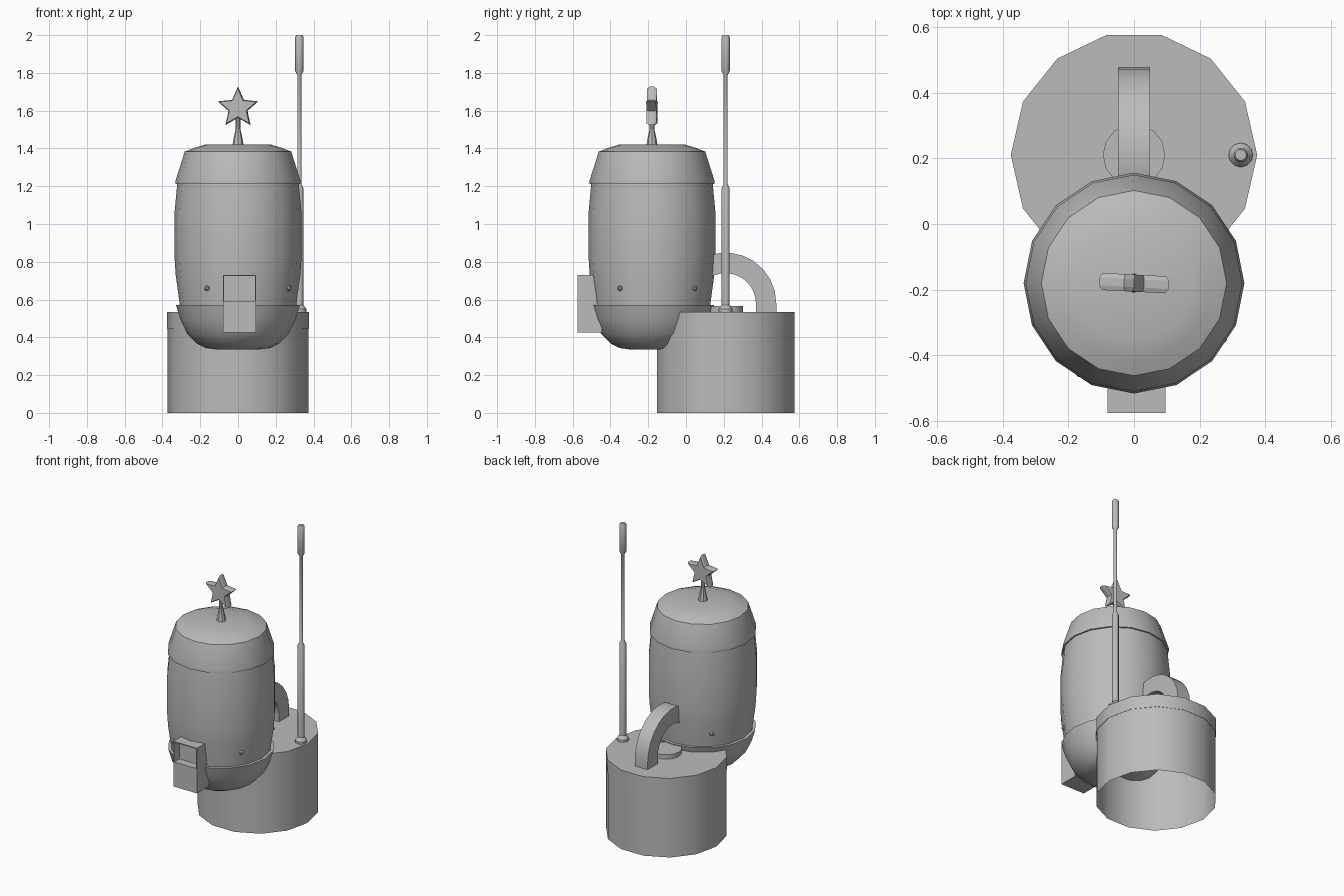
import bpy, bmesh, math
from mathutils import Matrix, Vector

if "Cube" in bpy.data.objects:
    bpy.data.objects.remove(bpy.data.objects["Cube"])

grey = bpy.data.materials.new("plain_grey")
grey.diffuse_color = (0.5, 0.5, 0.5, 1)
grey.use_nodes = True
grey.node_tree.nodes["Principled BSDF"].inputs["Base Color"].default_value = grey.diffuse_color


def finish(name, bm, smooth=True, fix=True):
    if fix:
        bmesh.ops.recalc_face_normals(bm, faces=bm.faces)
    me = bpy.data.meshes.new(name)
    bm.to_mesh(me)
    bm.free()
    me.materials.append(grey)
    ob = bpy.data.objects.new(name, me)
    bpy.context.collection.objects.link(ob)
    if smooth:
        bpy.ops.object.select_all(action='DESELECT')
        ob.select_set(True)
        bpy.context.view_layer.objects.active = ob
        bpy.ops.object.shade_smooth_by_angle(angle=math.radians(32))
    return ob


def lathe(name, profile, sides, x, y, bottom=True, top=True):
    """Stack rings of (radius, height) and close the ends."""
    bm = bmesh.new()
    rings = []
    for r, z in profile:
        rings.append([bm.verts.new((x + r * math.cos(2 * math.pi * i / sides),
                                    y + r * math.sin(2 * math.pi * i / sides), z))
                      for i in range(sides)])
    for a, b in zip(rings, rings[1:]):
        for i in range(sides):
            j = (i + 1) % sides
            bm.faces.new((a[i], a[j], b[j], b[i]))
    if bottom:
        bm.faces.new(rings[0][::-1])
    if top:
        bm.faces.new(rings[-1])
    return finish(name, bm, fix=False)


BY, TY = 0.21, -0.18  # base and tank centre lines

# Base drum, open underneath, with its lid and a low disc
lathe("base_drum", [(0.373, 0), (0.373, 0.45)], 14, 0, BY, bottom=False, top=False)
lathe("base_lid", [(0.375, 0.447), (0.375, 0.535)], 14, 0, BY)
lathe("lid_disc", [(0.095, 0.53), (0.095, 0.565)], 14, 0, BY)

# Barrel tank with bowl and cap
lathe("tank_body", [(0.305, 0.54), (0.312, 0.6), (0.33, 0.73), (0.336, 0.82),
                    (0.336, 1.06), (0.32, 1.23)], 16, 0, TY)
lathe("tank_bowl", [(0.11, 0.335), (0.17, 0.343), (0.215, 0.365), (0.27, 0.42),
                    (0.305, 0.495), (0.328, 0.57), (0.30, 0.57)], 16, 0, TY, top=False)
lathe("tank_cap", [(0.315, 1.21), (0.33, 1.213), (0.33, 1.232), (0.282, 1.383),
                   (0.235, 1.402), (0.175, 1.42)], 16, 0, TY)

# Star on a tapered stem
lathe("star_stem", [(0.03, 1.415), (0.022, 1.46), (0.013, 1.50), (0.013, 1.58)], 8, 0, TY)
bm = bmesh.new()
layers = []
for y, s in ((-0.026, 0.9), (-0.012, 1), (0.012, 1), (0.026, 0.9)):
    ring = []
    for i in range(10):
        r = (0.112 if i % 2 == 0 else 0.052) * s
        a = math.pi / 2 + i * math.pi / 5
        ring.append(bm.verts.new((r * math.cos(a), y, r * math.sin(a))))
    layers.append(ring)
for a, b in zip(layers, layers[1:]):
    for i in range(10):
        j = (i + 1) % 10
        bm.faces.new((a[i], a[j], b[j], b[i]))
bm.faces.new(layers[0])
bm.faces.new(layers[-1])
bm.transform(Matrix.Translation((0, TY, 1.615)) @ Matrix.Rotation(math.radians(-3), 4, 'Z'))
finish("star", bm, smooth=False)

# Aerial rod with foot and thick tip
lathe("aerial", [(0.037, 0.53), (0.037, 0.55), (0.021, 0.572), (0.021, 1.19),
                 (0.011, 1.21), (0.011, 1.79), (0.022, 1.81), (0.022, 1.99),
                 (0.017, 2.0)], 12, 0.325, BY)

# Curved rectangular pipe from the lid into the tank
bm = bmesh.new()
sections = []
steps = 9
for k in range(steps + 1):
    a = math.radians(126) * k / steps
    ring = [bm.verts.new((x, BY + r * math.cos(a), 0.58 + r * math.sin(a)))
            for x, r in ((-0.048, 0.16), (0.048, 0.16), (0.048, 0.268), (-0.048, 0.268))]
    sections.append(ring)
foot = [bm.verts.new((v.co.x, v.co.y, 0.53)) for v in sections[0]]
sections.insert(0, foot)
for a, b in zip(sections, sections[1:]):
    for i in range(4):
        j = (i + 1) % 4
        bm.faces.new((a[i], a[j], b[j], b[i]))
bm.faces.new(sections[0])
bm.faces.new(sections[-1])
finish("curved_pipe", bm)

# Front box with a recessed upper window
bm = bmesh.new()
bmesh.ops.create_cube(bm, size=1)
bm.transform(Matrix.Translation((0.008, -0.51, 0.5775))
             @ Matrix.Diagonal((0.177, 0.13, 0.305, 1)))
bmesh.ops.bisect_plane(bm, geom=bm.verts[:] + bm.edges[:] + bm.faces[:],
                       plane_co=(0, 0, 0.585), plane_no=(0, 0, 1))
bm.normal_update()
window = [f for f in bm.faces
          if f.normal.y < -0.9 and f.calc_center_median().z > 0.6]
bmesh.ops.inset_individual(bm, faces=window, thickness=0.009)
bmesh.ops.inset_individual(bm, faces=window, thickness=0.0, depth=-0.055)
finish("front_box", bm, smooth=False)

# Small pointed studs around the tank
for n, deg in enumerate((45, 135, 239, 328)):
    a = math.radians(deg)
    bm = bmesh.new()
    bmesh.ops.create_icosphere(bm, subdivisions=1, radius=0.016)
    bm.transform(Matrix.Translation((0.318 * math.cos(a), TY + 0.318 * math.sin(a), 0.66)))
    finish(f"tank_stud_{n + 1}", bm, smooth=False)
